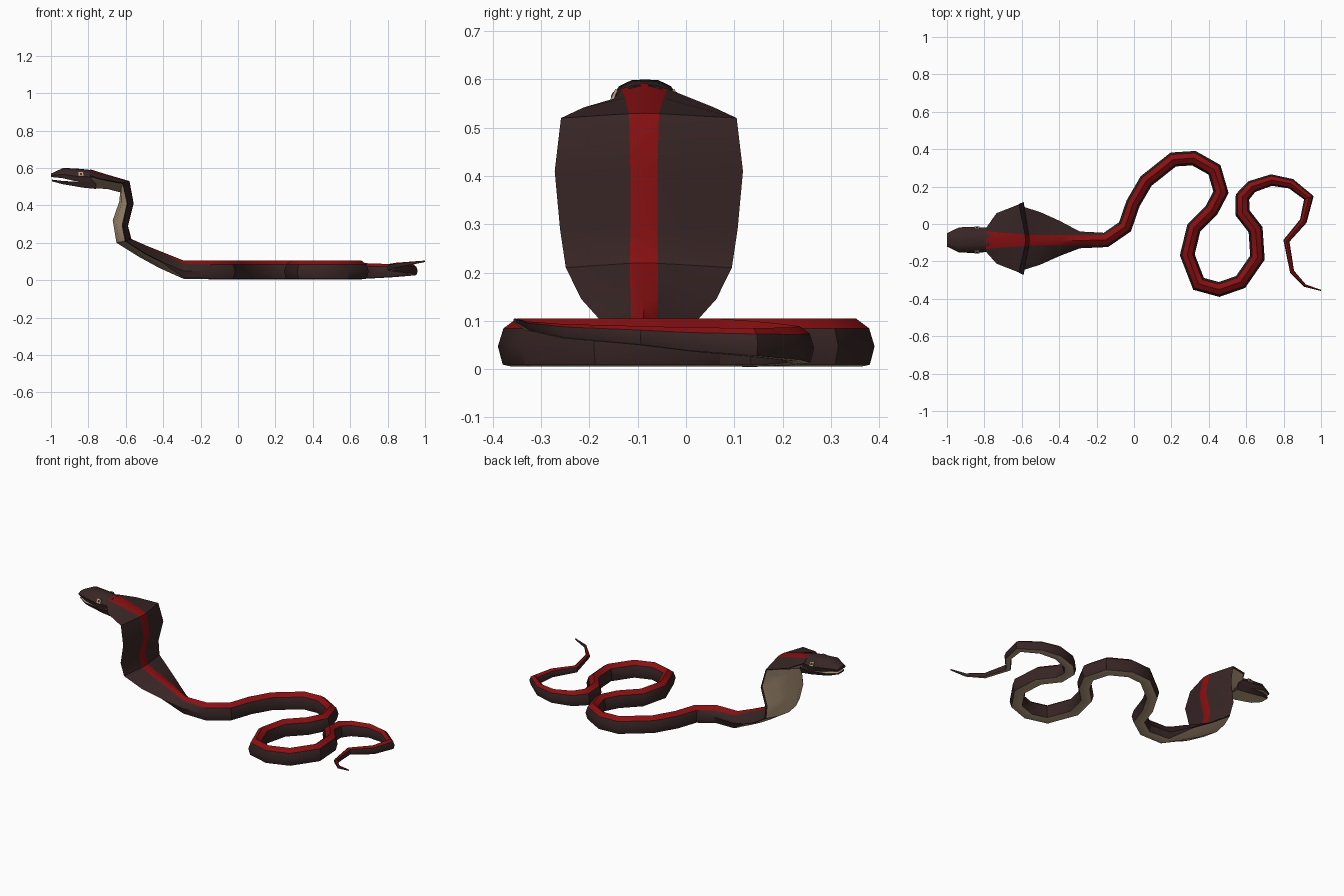
import bpy, bmesh, math
from mathutils import Vector, Matrix

if "Cube" in bpy.data.objects:
    bpy.data.objects.remove(bpy.data.objects["Cube"])


def material(name, rgb):
    m = bpy.data.materials.new(name)
    m.diffuse_color = (*rgb, 1)
    m.use_nodes = True
    m.node_tree.nodes["Principled BSDF"].inputs["Base Color"].default_value = m.diffuse_color
    return m


MATS = [material("dark_brown", (0.040, 0.019, 0.019)),
        material("deep_red", (0.25, 0.005, 0.006)),
        material("tan", (0.50, 0.36, 0.23))]
DARK, RED, TAN = range(3)


def finish(bm, name, angle):
    bmesh.ops.recalc_face_normals(bm, faces=bm.faces)
    me = bpy.data.meshes.new(name)
    bm.to_mesh(me)
    bm.free()
    for m in MATS:
        me.materials.append(m)
    ob = bpy.data.objects.new(name, me)
    bpy.context.collection.objects.link(ob)
    bpy.ops.object.select_all(action='DESELECT')
    bpy.context.view_layer.objects.active = ob
    ob.select_set(True)
    bpy.ops.object.shade_smooth_by_angle(angle=math.radians(angle))
    return ob


def loft(name, rings, strip_mats, angle=35):
    """Skin rings of points; strip_mats colours each lengthwise strip."""
    bm = bmesh.new()
    vs = [[bm.verts.new(p) for p in r] for r in rings]
    n = len(rings[0])
    for a, b in zip(vs, vs[1:]):
        for i in range(n):
            j = (i + 1) % n
            bm.faces.new((a[i], a[j], b[j], b[i])).material_index = strip_mats[i]
    bm.faces.new(vs[0])
    bm.faces.new(vs[-1])
    return finish(bm, name, angle)


def section(top, edge, belly, d, hw, stripe, f_w, f_t, m_w, m_t):
    """Ten-sided body ring: back, stripe, side, belly rim, belly."""
    top, edge, belly, d = map(Vector, (top, edge, belly, d))
    half = [(top.lerp(edge, 0.5 * stripe / hw), stripe), (edge, hw),
            (edge.lerp(belly, f_t), hw * f_w), (edge.lerp(belly, m_t), hw * m_w)]
    left = [p + d * w for p, w in half]
    right = [p - d * w for p, w in half]
    return [top] + left + [belly] + right[::-1]


# Hood, from the head down: back x,z / side x,z / belly x,z / half width / stripe
HOOD = [
    (-.79, .593, -.79, .56, -.79, .492, .065, .048),
    (-.70, .565, -.735, .542, -.70, .488, .135, .040),
    (-.58, .530, -.615, .520, -.63, .470, .182, .031),
    (-.558, .41, -.59, .410, -.635, .42, .195, .028),
    (-.588, .29, -.615, .290, -.67, .32, .184, .028),
    (-.57, .220, -.60, .210, -.65, .200, .172, .029),
    (-.49, .185, -.50, .145, -.53, .125, .140, .029),
    (-.39, .145, -.40, .095, -.42, .065, .095, .028),
    (-.29, .105, -.29, .050, -.29, .007, .045, .027),
]
rings = []
for k, (tx, tz, ex, ez, bx, bz, hw, st) in enumerate(HOOD):
    cy = -.085 if k in (0, 8) else -.077
    last = k == 8
    rings.append(section((tx, -.088, tz), (ex, cy, ez), (bx, cy, bz), (0, 1, 0), hw, st,
                         .75 if last else .94, .85 if last else .12,
                         .4 if last else .5, .97 if last else .7))

# Winding body and tail on the ground
PATH = [(-.29, -.085), (-.15, -.085), (-.048, -.015), (-.005, .11), (.065, .23),
        (.21, .345), (.32, .352), (.43, .29), (.465, .17), (.415, .075),
        (.32, -.02), (.285, -.165), (.345, -.32), (.455, -.35), (.57, -.31),
        (.66, -.18), (.65, -.03), (.58, .06), (.58, .145), (.63, .20),
        (.735, .235), (.84, .215), (.935, .14), (.905, .015), (.815, -.09),
        (.845, -.255), (.915, -.33), (1.0, -.355)]
P = [Vector((x, y, 0)) for x, y in PATH]
for i in range(1, len(P)):
    a = (P[i] - P[i - 1]).normalized()
    b = (P[min(i + 1, len(P) - 1)] - P[i]).normalized() if i < len(P) - 1 else a
    t = (a + b).normalized()
    d = Vector((-t.y, t.x, 0)) / max(t.dot(a), .7)
    u = max(0, (i - 17) / 10)
    s = 1 - .92 * u ** 1.2
    top = .105 - .02 * math.sin(math.pi * u)
    z = lambda h: P[i] + Vector((0, 0, top - h * s))
    rings.append(section(z(0), z(.058), z(.1), d, .038 * s, .027 * s, .75, .9, .4, .98))
loft("body", rings, [RED, DARK, DARK, TAN, TAN, TAN, TAN, DARK, DARK, RED])

# Upper head: x, half width, top, side, lip heights
CY = -.085
head = []
for x, w, zt, zs, zl in [(-.775, .064, .588, .552, .515), (-.86, .070, .597, .555, .527),
                         (-.935, .067, .600, .566, .545), (-1.0, .036, .570, .560, .552)]:
    sh = zt - .25 * (zt - zl)
    half = [(.42 * w, zt - .03 * (zt - zl)), (.8 * w, sh), (w, zs), (.9 * w, zl)]
    head.append([(x, CY, zt)] + [(x, CY + a, b) for a, b in half]
                + [(x, CY - a, b) for a, b in half[::-1]])
loft("upper_head", head, [DARK] * 4 + [TAN] + [DARK] * 4)

# Lower jaw: x, half width, top, bottom
jaw = []
for x, w, zt, zb in [(-.76, .066, .530, .488), (-.83, .064, .524, .495),
                     (-.94, .057, .531, .514), (-.995, .030, .538, .529)]:
    jaw.append([(x, CY + w, zt), (x, CY + .8 * w, zb),
                (x, CY - .8 * w, zb), (x, CY - w, zt)])
loft("lower_jaw", jaw, [DARK, TAN, DARK, TAN])


# Eyes: thin square plates with a dark pupil, tilted with the cheek
def plate(name, side, size, thick, mat):
    bm = bmesh.new()
    bmesh.ops.create_cube(bm, size=1)
    M = (Matrix.Translation((-.84, CY + side * .0645, .567))
         @ Matrix.Rotation(side * .45, 4, 'X') @ Matrix.Diagonal((size, thick, size, 1)))
    bmesh.ops.transform(bm, matrix=M, verts=bm.verts)
    for f in bm.faces:
        f.material_index = mat
    finish(bm, name, 30)


for side, label in ((1, "left"), (-1, "right")):
    plate(label + "_eye", side, .026, .006, TAN)
    plate(label + "_pupil", side, .012, .009, DARK)
